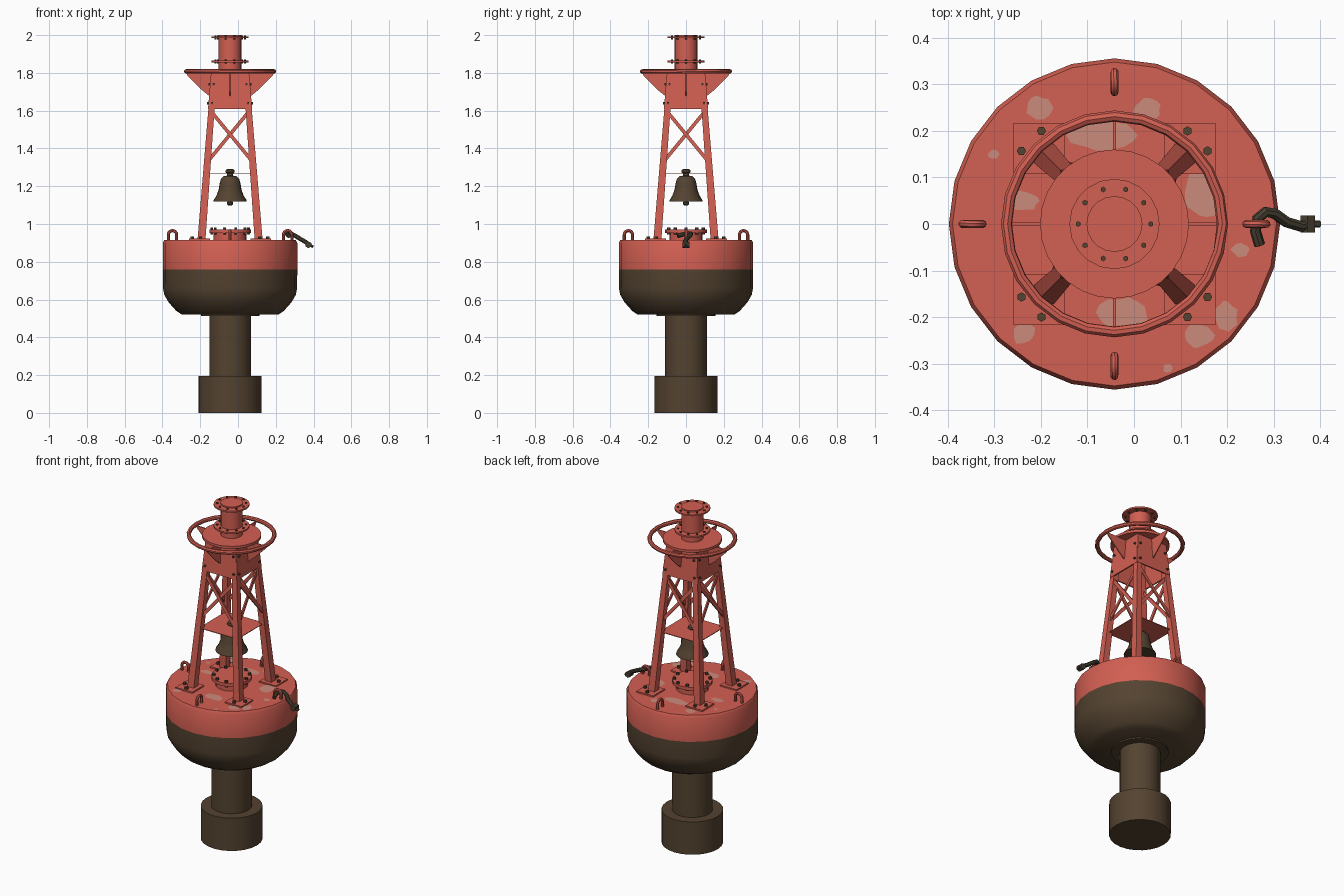
import bpy, bmesh, math, random
from mathutils import Vector, Matrix

random.seed(4)
CX = -0.042      # main axis of the buoy
DECK = 0.915     # deck height
Z = Vector((0, 0, 1))

cube = bpy.data.objects.get("Cube")
if cube:
    bpy.data.objects.remove(cube)


def material(name, rgb):
    m = bpy.data.materials.new(name)
    m.use_nodes = True
    m.diffuse_color = (*rgb, 1)
    bsdf = next(n for n in m.node_tree.nodes if n.type == 'BSDF_PRINCIPLED')
    bsdf.inputs["Base Color"].default_value = (*rgb, 1)
    bsdf.inputs["Roughness"].default_value = 0.8
    return m


RED = material("red_paint", (0.65, 0.115, 0.085))
BROWN = material("dark_brown", (0.088, 0.056, 0.03))
WORN = material("worn_paint", (0.6, 0.26, 0.2))
IRON = material("dark_iron", (0.062, 0.05, 0.03))


def finish(name, bm, *mats, smooth=True, fix=True):
    if fix:
        bmesh.ops.recalc_face_normals(bm, faces=bm.faces)
    me = bpy.data.meshes.new(name)
    bm.to_mesh(me)
    bm.free()
    for m in mats:
        me.materials.append(m)
    if smooth:
        me.shade_smooth()
        me.set_sharp_from_angle(angle=math.radians(35))
    ob = bpy.data.objects.new(name, me)
    ob.location.x = CX
    bpy.context.collection.objects.link(ob)
    return ob


def lathe(name, profile, sides, *mats, split=None):
    """Spin (radius, z) points; faces above split take the second material."""
    bm = bmesh.new()
    rings = [[bm.verts.new((r * math.cos(a), r * math.sin(a), z))
              for a in (math.tau * i / sides for i in range(sides))] for r, z in profile]
    for lo, hi in zip(rings, rings[1:]):
        for i in range(sides):
            j = (i + 1) % sides
            bm.faces.new((lo[i], lo[j], hi[j], hi[i]))
    bm.faces.new(rings[0][::-1])
    bm.faces.new(rings[-1])
    if split is not None:
        for f in bm.faces:
            f.material_index = int(f.calc_center_median().z > split)
    return finish(name, bm, *mats)


def loft(bm, low, high):
    """Closed solid between two loops of equal length."""
    a, b = ([bm.verts.new(p) for p in loop] for loop in (low, high))
    n = len(a)
    for i in range(n):
        bm.faces.new((a[i], a[(i + 1) % n], b[(i + 1) % n], b[i]))
    bm.faces.new(a[::-1])
    bm.faces.new(b)


def square(x, y, half, z):
    return [(x + sx * half, y + sy * half, z)
            for sx, sy in ((-1, -1), (1, -1), (1, 1), (-1, 1))]


def stud(bm, pos, axis=Z, r=0.009, h=0.016):
    rot = Z.rotation_difference(Vector(axis)).to_matrix().to_4x4()
    bmesh.ops.create_cone(bm, cap_ends=True, segments=6, radius1=r, radius2=r, depth=h,
                          matrix=Matrix.Translation(pos) @ rot)


def four_fold(bm):
    """Repeat the mesh on all four sides."""
    src = list(bm.verts) + list(bm.edges) + list(bm.faces)
    for k in range(1, 4):
        new = bmesh.ops.duplicate(bm, geom=src)["geom"]
        verts = [v for v in new if isinstance(v, bmesh.types.BMVert)]
        bmesh.ops.rotate(bm, verts=verts, matrix=Matrix.Rotation(k * math.pi / 2, 3, 'Z'))


def tube(name, points, radius, mat, cyclic=False, sides=8):
    """Round bar swept along a path."""
    pts = [Vector(p) for p in points]
    n = len(pts)
    bm = bmesh.new()
    rings, normal = [], None
    for i, p in enumerate(pts):
        before = pts[i - 1] if i or cyclic else p
        after = pts[(i + 1) % n] if i < n - 1 or cyclic else p
        t = (after - before).normalized()
        normal = normal or t.orthogonal()
        normal = (normal - t * normal.dot(t)).normalized()
        side = t.cross(normal)
        rings.append([bm.verts.new(p + radius * (normal * math.cos(a) + side * math.sin(a)))
                      for a in (math.tau * k / sides for k in range(sides))])
    for i in range(n if cyclic else n - 1):
        a, b = rings[i], rings[(i + 1) % n]
        for k in range(sides):
            bm.faces.new((a[k], a[(k + 1) % sides], b[(k + 1) % sides], b[k]))
    if not cyclic:
        bm.faces.new(rings[0])
        bm.faces.new(rings[-1])
    return finish(name, bm, mat)


def leg_edge(z):
    """Distance of a leg's outer face from the axis at height z."""
    return 0.172 - 0.083 * (z - 0.92)


# Counterweight, tail tube and float
lathe("counterweight", [(0.167, 0), (0.167, 0.195)], 24, BROWN)
lathe("tail_tube", [(0.11, 0.19), (0.11, 0.53)], 24, BROWN)
lathe("tail_flange", [(0.155, 0.512), (0.155, 0.53)], 24, BROWN)
lathe("float_hull", [(0.255, 0.52), (0.285, 0.54), (0.325, 0.585), (0.348, 0.625), (0.355, 0.66),
                     (0.356, 0.76), (0.356, 0.9), (0.348, DECK)], 24, BROWN, RED, split=0.76)

# Worn paint patches on the deck: x, y, half width, half depth
bm = bmesh.new()
for x, y, w, d in ((-0.02, 0.19, 0.08, 0.035), (0.07, 0.245, 0.03, 0.025), (-0.16, 0.25, 0.03, 0.025),
                   (-0.2, 0.05, 0.04, 0.022), (0.19, 0.07, 0.04, 0.065), (0.02, -0.19, 0.055, 0.035),
                   (-0.195, -0.235, 0.025, 0.025), (0.18, -0.24, 0.035, 0.028), (0.24, -0.2, 0.025, 0.035),
                   (0.27, -0.055, 0.02, 0.016), (-0.26, 0.15, 0.012, 0.01), (0.115, -0.31, 0.01, 0.01)):
    loop = []
    for i in range(14):
        a, k = math.tau * i / 14, random.uniform(0.8, 1.1)
        loop.append((x + w * k * math.cos(a), y + d * k * math.sin(a), DECK + 0.002))
    bm.faces.new([bm.verts.new(p) for p in loop])
finish("worn_patches", bm, WORN, smooth=False, fix=False)

# Access hatch on the deck
lathe("hatch_neck", [(0.088, DECK), (0.088, 0.96)], 20, RED)
lathe("hatch_lid", [(0.11, 0.952), (0.11, 0.97)], 20, RED)

# Tower legs with foot plates
bm = bmesh.new()
lo, hi = leg_edge(DECK) - 0.021, leg_edge(1.8) - 0.015
loft(bm, square(lo, lo, 0.021, DECK), square(hi, hi, 0.015, 1.8))
four_fold(bm)
finish("tower_legs", bm, RED, smooth=False)
bm = bmesh.new()
loft(bm, square(0.162, 0.162, 0.055, DECK), square(0.162, 0.162, 0.055, DECK + 0.008))
four_fold(bm)
finish("foot_plates", bm, RED, smooth=False)

# Crossed braces on each side
bm = bmesh.new()
for s in (-1, 1):
    ends = []
    for z, side in ((1.32, -s), (1.6, s)):
        x, y = side * (leg_edge(z) - 0.012), -leg_edge(z) + 0.012 + 0.004 * s
        ends.append([(x + dx, y + dy, z) for dx, dy in
                     ((-0.012, -0.004), (0.012, -0.004), (0.012, 0.004), (-0.012, 0.004))])
    loft(bm, *ends)
four_fold(bm)
finish("cross_braces", bm, RED, smooth=False)

# Head panels between the legs and the fins that carry the guard ring
bm = bmesh.new()
a, b = leg_edge(1.61), leg_edge(1.8)
loft(bm, [(-a, -a - 0.002, 1.61), (a, -a - 0.002, 1.61), (a, -a + 0.006, 1.61), (-a, -a + 0.006, 1.61)],
     [(-b, -b - 0.002, 1.8), (b, -b - 0.002, 1.8), (b, -b + 0.006, 1.8), (-b, -b + 0.006, 1.8)])
four_fold(bm)
finish("head_panels", bm, RED, smooth=False)
bm = bmesh.new()
fin = ((0.1, 1.8), (0.232, 1.8), (0.225, 1.785), (0.15, 1.71), (0.107, 1.675))
loft(bm, [(-0.003, -r, z) for r, z in fin], [(0.003, -r, z) for r, z in fin])
four_fold(bm)
finish("ring_fins", bm, RED, smooth=False)

# Top disc, guard ring and lantern post
lathe("top_disc", [(0.16, 1.797), (0.16, 1.812)], 28, RED)
tube("guard_ring", [(0.232 * math.cos(math.tau * i / 24), 0.232 * math.sin(math.tau * i / 24), 1.808)
                    for i in range(24)], 0.012, RED, cyclic=True)
lathe("lantern_post", [(0.06, 1.81), (0.06, 2.0)], 20, RED)
for name, z in (("lower_flange", 1.856), ("upper_flange", 1.984)):
    lathe(name, [(0.097, z), (0.097, z + 0.009)], 20, RED)

# Bell shelf, bell and clapper
bm = bmesh.new()
loft(bm, square(0, 0, 0.126, 1.264), square(0, 0, 0.126, 1.268))
finish("bell_shelf", bm, RED, smooth=False)
lathe("bell", [(0.088, 1.12), (0.086, 1.128), (0.072, 1.15), (0.061, 1.18), (0.055, 1.215), (0.048, 1.24),
               (0.034, 1.253), (0.016, 1.256), (0.016, 1.268), (0.025, 1.275), (0.022, 1.287),
               (0.01, 1.292)], 20, BROWN)
lathe("clapper", [(0.006, 1.097), (0.016, 1.103), (0.016, 1.115), (0.008, 1.125)], 10, BROWN)

# Bolts on flanges, hatch, feet and head
bm = bmesh.new()
for i in range(10):
    a = math.tau * i / 10
    c, s = math.cos(a), math.sin(a)
    stud(bm, (0.097 * c, 0.097 * s, 0.963), h=0.038)
    for z in (1.86, 1.988):
        stud(bm, (0.078 * c, 0.078 * s, z), r=0.006, h=0.022)
finish("flange_bolts", bm, BROWN, smooth=False)
bm = bmesh.new()
for x, y in ((0.157, 0.2), (0.2, 0.157)):
    stud(bm, (x, y, DECK + 0.012), r=0.01)
for z in (1.64, 1.74):
    for s in (-1, 1):
        stud(bm, (s * (leg_edge(z) - 0.017), -leg_edge(z) - 0.002, z), (0, -1, 0), r=0.007)
four_fold(bm)
finish("tower_bolts", bm, BROWN, smooth=False)

# Lifting lugs around the deck
for k, side in enumerate(("left", "back", "right", "front")):
    path = [(0.283, 0, DECK - 0.01)]
    path += [(0.305 - 0.022 * math.cos(t), 0, 0.943 + 0.022 * math.sin(t))
             for t in (math.pi * i / 8 for i in range(9))]
    path.append((0.327, 0, DECK - 0.01))
    turn = Matrix.Rotation(k * math.pi / 2, 3, 'Z')
    tube(side + "_lug", [turn @ Vector(p) for p in path], 0.0085, RED)

# Mooring hook hanging over the left lug
tube("mooring_hook", [(0.312, -0.045, 0.937), (0.303, -0.015, 0.945), (0.308, 0.012, 0.95), (0.325, 0.026, 0.948),
                      (0.345, 0.022, 0.938), (0.37, 0.004, 0.922), (0.4, -0.005, 0.905), (0.418, -0.003, 0.89)],
     0.012, IRON)
bm = bmesh.new()
stud(bm, (0.415, 0, 0.89), (0, 1, 0), r=0.018, h=0.036)
stud(bm, (0.43, 0, 0.884), (1, 0, -0.4), r=0.008, h=0.024)
finish("hook_swivel", bm, IRON, smooth=False)
